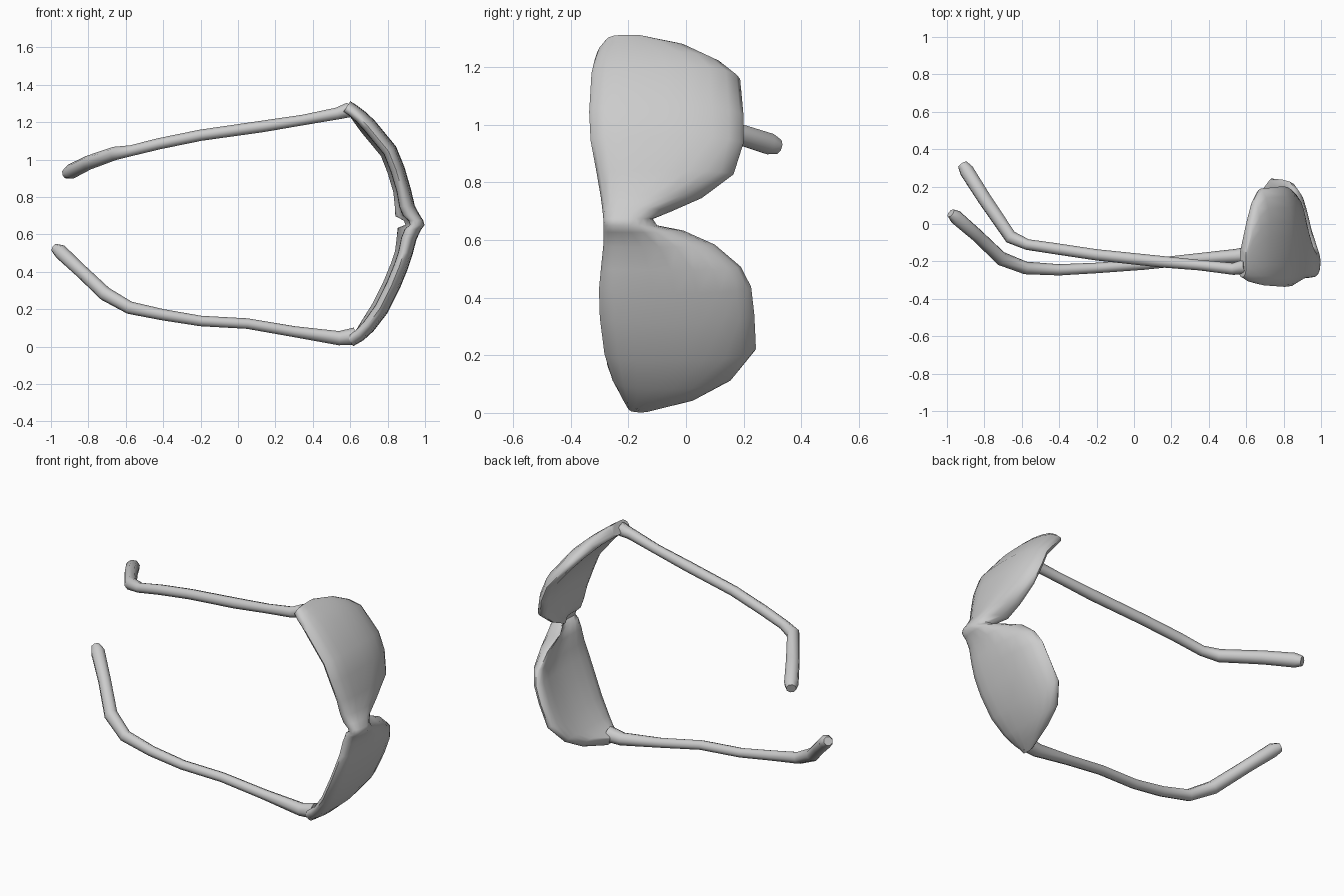
import bpy, bmesh, math
from mathutils import Vector


def smooth(obj, angle):
    bpy.ops.object.select_all(action='DESELECT')
    obj.select_set(True)
    bpy.context.view_layer.objects.active = obj
    bpy.ops.object.shade_smooth_by_angle(angle=math.radians(angle))


# Wraparound lens front: sections from one hinge over the nose to the other
# (outer x, z, brow y, lower-rim y, set-back of lower rim, thickness)
ROWS = [
    (0.600, 1.312, -0.285, -0.130, 0.00, 0.065),
    (0.635, 1.290, -0.307, 0.020, 0.01, 0.065),
    (0.680, 1.256, -0.318, 0.125, 0.03, 0.070),
    (0.730, 1.210, -0.328, 0.188, 0.04, 0.075),
    (0.845, 1.070, -0.336, 0.200, 0.04, 0.075),
    (0.890, 0.960, -0.331, 0.199, 0.04, 0.075),
    (0.925, 0.840, -0.310, 0.165, 0.04, 0.075),
    (0.945, 0.755, -0.296, 0.055, 0.05, 0.080),
    (0.968, 0.710, -0.290, -0.050, 0.07, 0.085),
    (0.990, 0.675, -0.287, -0.115, 0.05, 0.075),
    (0.997, 0.650, -0.286, -0.100, 0.05, 0.075),
    (0.980, 0.626, -0.286, -0.010, 0.07, 0.085),
    (0.955, 0.575, -0.287, 0.100, 0.05, 0.080),
    (0.934, 0.495, -0.295, 0.190, 0.04, 0.075),
    (0.908, 0.415, -0.302, 0.226, 0.04, 0.075),
    (0.865, 0.310, -0.299, 0.237, 0.04, 0.075),
    (0.800, 0.180, -0.283, 0.243, 0.04, 0.075),
    (0.725, 0.083, -0.255, 0.165, 0.03, 0.070),
    (0.670, 0.033, -0.230, 0.050, 0.01, 0.065),
    (0.615, 0.002, -0.208, -0.120, 0.00, 0.060),
]
SIDES = 20
bm = bmesh.new()
loops = []
for i, (x, z, y0, y1, back, thick) in enumerate(ROWS):
    a, b = ROWS[max(i - 1, 0)], ROWS[min(i + 1, len(ROWS) - 1)]
    tangent = Vector((b[0] - a[0], 0, b[1] - a[1])).normalized()
    # sections point straight back near the nose so the notch stays open
    inward = Vector((tangent.z, 0, -tangent.x * min(1, abs(z - 0.66) / 0.3)))
    inward.normalize()
    ring = []
    for k in range(SIDES):
        ang = 2 * math.pi * k / SIDES
        s = math.cos(ang)
        half = thick / 2 * math.sqrt(max(0, 1 - s ** 6))
        depth = thick / 2 - math.copysign(half, math.sin(ang))
        depth += (back if s > 0 else 0.01) * s * s
        p = Vector((x, (y0 + y1) / 2 + s * (y1 - y0) / 2, z)) + inward * depth
        ring.append(bm.verts.new(p))
    loops.append(ring)
for r, q in zip(loops, loops[1:]):
    for k in range(SIDES):
        n = (k + 1) % SIDES
        bm.faces.new((r[k], r[n], q[n], q[k]))
bm.faces.new(loops[0])
bm.faces.new(loops[-1])
bmesh.ops.recalc_face_normals(bm, faces=bm.faces)
mesh = bpy.data.meshes.new("lens_front")
bm.to_mesh(mesh)
bm.free()
front = bpy.data.objects.new("lens_front", mesh)
bpy.context.collection.objects.link(front)
smooth(front, 60)


# Temple arms: tapered tubes along a few points (x, y, z, radius)
def arm(name, pts):
    cu = bpy.data.curves.new(name, 'CURVE')
    cu.dimensions = '3D'
    cu.bevel_depth = 1.0
    cu.bevel_resolution = 2
    cu.use_fill_caps = True
    sp = cu.splines.new('POLY')
    sp.points.add(len(pts) - 1)
    for p, (x, y, z, r) in zip(sp.points, pts):
        p.co = (x, y, z, 1)
        p.radius = r
    obj = bpy.data.objects.new(name, cu)
    bpy.context.collection.objects.link(obj)
    bpy.ops.object.select_all(action='DESELECT')
    obj.select_set(True)
    bpy.context.view_layer.objects.active = obj
    bpy.ops.object.convert(target='MESH')
    smooth(bpy.context.view_layer.objects.active, 50)


arm("upper_temple_arm", [
    (0.595, -0.228, 1.266, 0.040), (0.53, -0.240, 1.246, 0.032),
    (0.35, -0.220, 1.212, 0.028), (0.13, -0.200, 1.177, 0.031),
    (-0.20, -0.165, 1.130, 0.030), (-0.42, -0.132, 1.085, 0.030),
    (-0.57, -0.110, 1.048, 0.029), (-0.66, -0.070, 1.033, 0.036),
    (-0.80, 0.135, 0.983, 0.038), (-0.895, 0.285, 0.935, 0.040),
    (-0.918, 0.318, 0.924, 0.028)])
arm("lower_temple_arm", [
    (0.625, -0.165, 0.056, 0.046), (0.54, -0.172, 0.045, 0.038),
    (0.30, -0.190, 0.080, 0.029), (0.05, -0.217, 0.123, 0.028),
    (-0.20, -0.235, 0.137, 0.028), (-0.40, -0.245, 0.170, 0.030),
    (-0.58, -0.235, 0.208, 0.034), (-0.71, -0.185, 0.282, 0.038),
    (-0.84, -0.060, 0.405, 0.036), (-0.95, 0.035, 0.508, 0.039),
    (-0.98, 0.058, 0.527, 0.025)])
